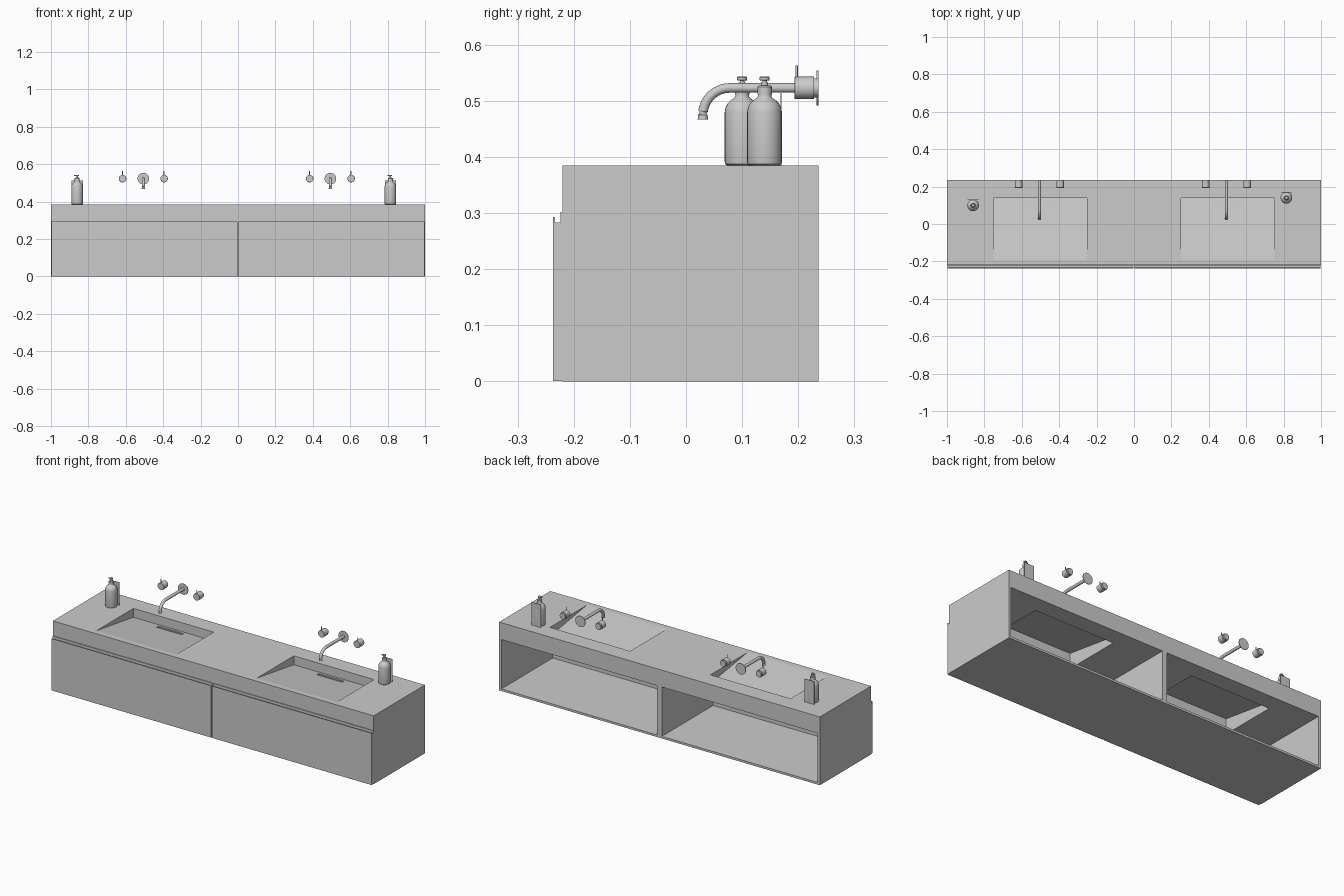
import bpy, bmesh, math
from mathutils import Vector

if "Cube" in bpy.data.objects:
    bpy.data.objects.remove(bpy.data.objects["Cube"])


def new_obj(name, bm, smooth=False):
    bmesh.ops.recalc_face_normals(bm, faces=bm.faces)
    me = bpy.data.meshes.new(name)
    bm.to_mesh(me)
    bm.free()
    ob = bpy.data.objects.new(name, me)
    bpy.context.collection.objects.link(ob)
    if smooth:
        bpy.ops.object.select_all(action='DESELECT')
        ob.select_set(True)
        bpy.context.view_layer.objects.active = ob
        bpy.ops.object.shade_smooth_by_angle(angle=math.radians(35))
    return ob


def prism(name, yz, x0, x1):
    """Side profile (y, z) extruded along x."""
    bm = bmesh.new()
    f = bm.faces.new([bm.verts.new((x0, y, z)) for y, z in yz])
    r = bmesh.ops.extrude_face_region(bm, geom=[f])
    bmesh.ops.translate(bm, vec=(x1 - x0, 0, 0),
                        verts=[v for v in r['geom'] if isinstance(v, bmesh.types.BMVert)])
    return new_obj(name, bm)


def box(name, x0, x1, y0, y1, z0, z1):
    return prism(name, [(y0, z0), (y1, z0), (y1, z1), (y0, z1)], x0, x1)


def tube(name, rings, segs=32):
    """Closed round body through rings of (centre, axis, radius)."""
    bm = bmesh.new()
    loops = []
    for c, axis, r in rings:
        q = Vector((0, 0, 1)).rotation_difference(Vector(axis))
        loops.append([bm.verts.new(Vector(c) + q @ Vector((r * math.cos(a), r * math.sin(a), 0)))
                      for a in (2 * math.pi * i / segs for i in range(segs))])
    for a, b in zip(loops, loops[1:]):
        for i in range(segs):
            j = (i + 1) % segs
            bm.faces.new((a[i], a[j], b[j], b[i]))
    bm.faces.new(loops[0])
    bm.faces.new(loops[-1])
    return new_obj(name, bm, True)


def turned(name, profile, origin, axis=(0, 0, 1), segs=32):
    """Lathe profile of (distance along axis, radius)."""
    o, a = Vector(origin), Vector(axis)
    return tube(name, [(o + a * d, a, r) for d, r in profile], segs)


def cut(target, cutter):
    cutter.hide_render = True
    m = target.modifiers.new("cut", 'BOOLEAN')
    m.object, m.operation, m.solver = cutter, 'DIFFERENCE', 'EXACT'
    bpy.context.view_layer.objects.active = target
    bpy.ops.object.modifier_apply(modifier=m.name)
    bpy.data.objects.remove(cutter)


BACK, FRONT, TOP = 0.236, -0.22, 0.385

# Countertop with two ramped basins, hollow underneath, and drain slots
counter = box("countertop", -1, 1, FRONT, BACK, 0.29, TOP)
for cx in (-0.5, 0.5):
    x0, x1 = cx - 0.25, cx + 0.25
    cut(counter, prism("basin_cutter", [(0.14, 0.335), (0.14, 0.40), (-0.289, 0.40)], x0, x1))
    cut(counter, prism("underside_cutter",
                       [(0.139, 0.28), (0.139, 0.326), (-0.189, 0.376), (-0.189, 0.28)],
                       x0 + 0.001, x1 - 0.001))
    cut(counter, prism("slot_cutter", [(0.098, 0.335), (0.12, 0.332), (0.12, 0.36), (0.098, 0.36)],
                       cx - 0.078, cx + 0.078))

# Cabinet, open at the back
box("cabinet_floor", -1, 1, FRONT, BACK, 0, 0.012)
for s, name in ((-1, "left"), (1, "right")):
    box(name + "_cabinet_side", s, s * 0.985, FRONT, BACK, 0.012, 0.29)
box("cabinet_divider", -0.015, 0.015, FRONT, BACK, 0.012, 0.29)

# Drawer fronts with a finger groove along the top
drawer = [(-0.237, 0.001), (-0.237, 0.293), (-0.234, 0.293), (-0.233, 0.283),
          (-0.224, 0.283), (-0.224, 0.302), (-0.22, 0.302), (-0.22, 0.001)]
prism("left_drawer_front", drawer, -0.998, -0.003)
prism("right_drawer_front", drawer, 0.003, 0.998)

# Wall taps: spout with wall plate and two handles each
ZT = 0.523
for cx in (-0.506, 0.494):
    path = [((cx, BACK, ZT), (0, -1, 0), 0.0085)]
    for i in range(13):
        a = math.pi / 2 * i / 12
        path.append(((cx, 0.078 - 0.048 * math.sin(a), ZT - 0.048 + 0.048 * math.cos(a)),
                     (0, -math.cos(a), -math.sin(a)), 0.0085))
    path.append(((cx, 0.03, 0.467), (0, 0, -1), 0.0092))
    tube("spout", path, 24)
    turned("spout_wall_plate", [(0, 0.031), (0.003, 0.031)], (cx, BACK, ZT), (0, -1, 0), 40)
    for dx in (-0.111, 0.111):
        turned("tap_handle", [(0, 0.017), (0.008, 0.017), (0.008, 0.02), (0.042, 0.02),
                              (0.043, 0.019)], (cx + dx, BACK, ZT), (0, -1, 0))
        turned("tap_lever", [(0, 0.0022), (0.022, 0.0022)], (cx + dx, 0.197, 0.541), segs=12)

# Soap bottles with pump and a flat plate behind
for bx, by in ((-0.86, 0.1), (0.815, 0.14)):
    turned("soap_bottle", [(0, 0.027), (0.002, 0.03), (0.006, 0.031), (0.095, 0.031),
                           (0.103, 0.0295), (0.11, 0.026), (0.116, 0.02), (0.12, 0.014),
                           (0.123, 0.012), (0.127, 0.012)], (bx, by, TOP))
    turned("pump_collar", [(0, 0.013), (0.014, 0.013), (0.016, 0.011), (0.016, 0.006),
                           (0.022, 0.006), (0.022, 0.004), (0.026, 0.004)], (bx, by, TOP + 0.126))
    turned("pump_head", [(0, 0.007), (0.001, 0.009), (0.006, 0.009), (0.007, 0.008)],
           (bx, by, TOP + 0.151), segs=24)
    turned("pump_nozzle", [(0, 0.003), (0.017, 0.0025)], (bx, by, TOP + 0.1545), (-1, 0, 0), 12)
    box("bottle_back_plate", bx - 0.03, bx + 0.03, by + 0.028, by + 0.0305, TOP, 0.514)
